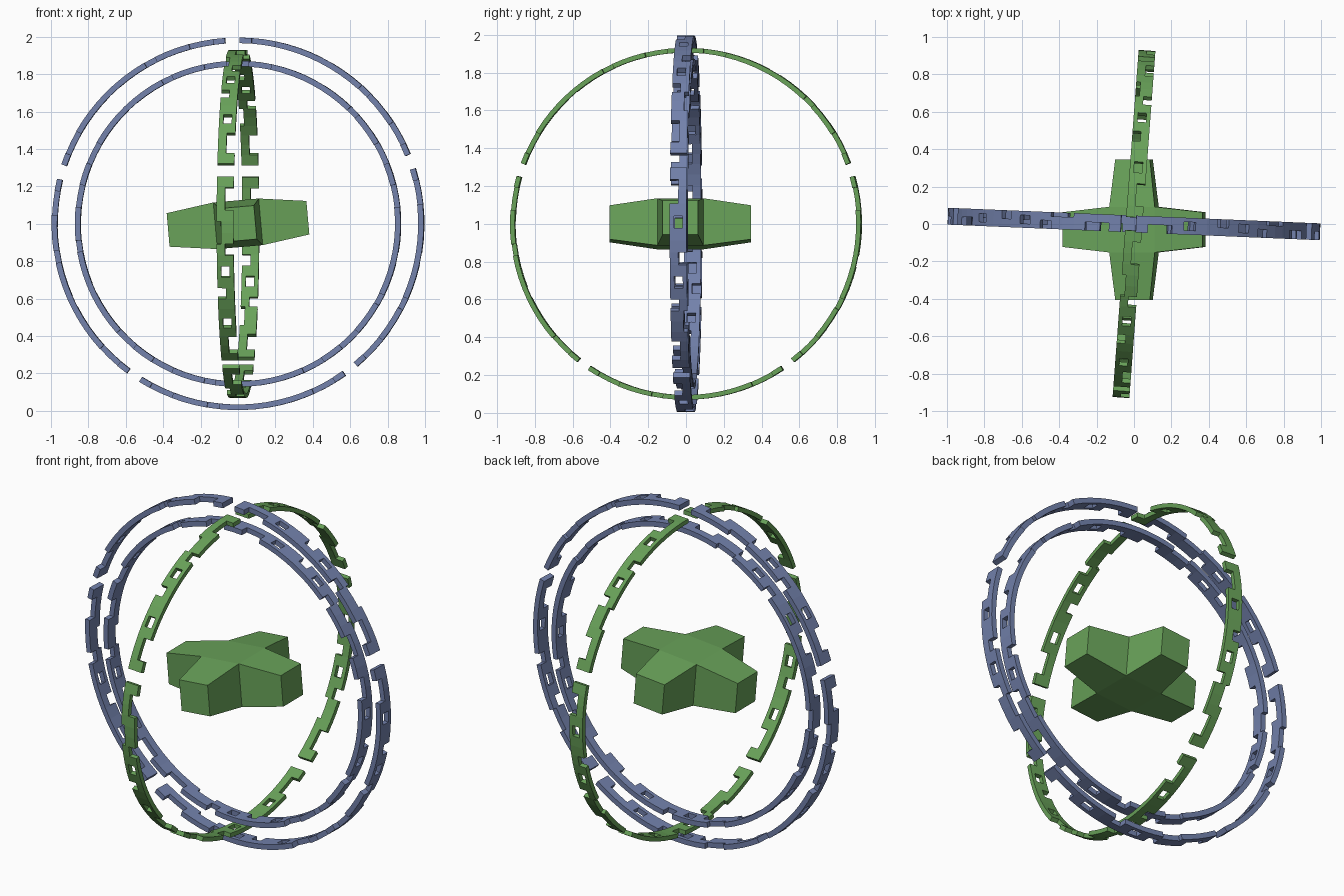
import bpy, bmesh
from math import sin, cos, radians

if "Cube" in bpy.data.objects:
    bpy.data.objects.remove(bpy.data.objects["Cube"])


def material(name, rgb):
    m = bpy.data.materials.new(name)
    m.use_nodes = True
    m.diffuse_color = (*rgb, 1)
    m.node_tree.nodes["Principled BSDF"].inputs["Base Color"].default_value = (*rgb, 1)
    return m


blue = material("slate blue", (0.17, 0.22, 0.41))
green = material("leaf green", (0.14, 0.36, 0.10))


def make_object(name, bm, mat):
    bmesh.ops.recalc_face_normals(bm, faces=bm.faces)
    mesh = bpy.data.meshes.new(name)
    bm.to_mesh(mesh)
    bm.free()
    mesh.materials.append(mat)
    ob = bpy.data.objects.new(name, mesh)
    bpy.context.collection.objects.link(ob)
    ob.location.z = 1
    return ob


# Notch pattern along one ring segment: # is solid, . is cut away
PATTERN = ("#### ##.. ##.. #### .### .### ##.. #### #..# "
           "#### ..## #### #### #..# #### ##.. ##.. ####").split()
WIDTH = 0.09


def notched_ring(name, mat, radius, gap, start, yaw, thickness=0.03):
    """Five identical notched segments in an upright circle."""
    bm = bmesh.new()
    step = (72 - gap) / len(PATTERN)
    for seg in range(5):
        first = start + seg * 72 + gap / 2
        grid = []
        for i in range(len(PATTERN) + 1):
            a = radians(first + i * step)
            grid.append([bm.verts.new((radius * cos(a), WIDTH * (0.5 - j / 4), radius * sin(a)))
                         for j in range(5)])
        for i, row in enumerate(PATTERN):
            for j, cell in enumerate(row):
                if cell == "#":
                    bm.faces.new((grid[i][j], grid[i + 1][j],
                                  grid[i + 1][j + 1], grid[i][j + 1]))
    bmesh.ops.remove_doubles(bm, verts=bm.verts, dist=0.0005)
    bmesh.ops.delete(bm, geom=[v for v in bm.verts if not v.link_faces], context="VERTS")
    ob = make_object(name, bm, mat)
    ob.rotation_euler.z = radians(yaw)
    solid = ob.modifiers.new("thickness", "SOLIDIFY")
    solid.thickness = thickness
    solid.offset = 0


notched_ring("outer_ring", blue, 0.981, 4.6, 91.7, -2.4)
notched_ring("inner_ring", blue, 0.857, 0, 90, -2.4)
notched_ring("cross_ring", green, 0.918, 4.4, 90, 85.7, 0.025)

# Four-armed core, thicker in the middle and tapering to the tips
bm = bmesh.new()
TIP, TIP_W, TIP_H, MID, MID_H = 0.375, 0.093, 0.09, 0.122, 0.125
outline = []
for k in range(4):
    c, s = round(cos(radians(90 * k))), round(sin(radians(90 * k)))
    for x, y, h in ((MID, -MID, MID_H), (TIP, -TIP_W, TIP_H), (TIP, TIP_W, TIP_H)):
        px, py = x * c - y * s, x * s + y * c
        outline.append([bm.verts.new((px, py, z)) for z in (-h, h)])
for i in range(12):
    a, b = outline[i], outline[(i + 1) % 12]
    bm.faces.new((a[0], b[0], b[1], a[1]))
for side in (0, 1):
    ring = [p[side] for p in outline]
    bm.faces.new(ring[::3])
    for k in range(0, 12, 3):
        bm.faces.new((ring[k], ring[k + 1], ring[k + 2], ring[(k + 3) % 12]))
core = make_object("core_cross", bm, green)
core.location = (0, -0.03, 1)
core.rotation_euler.y = radians(-5)
